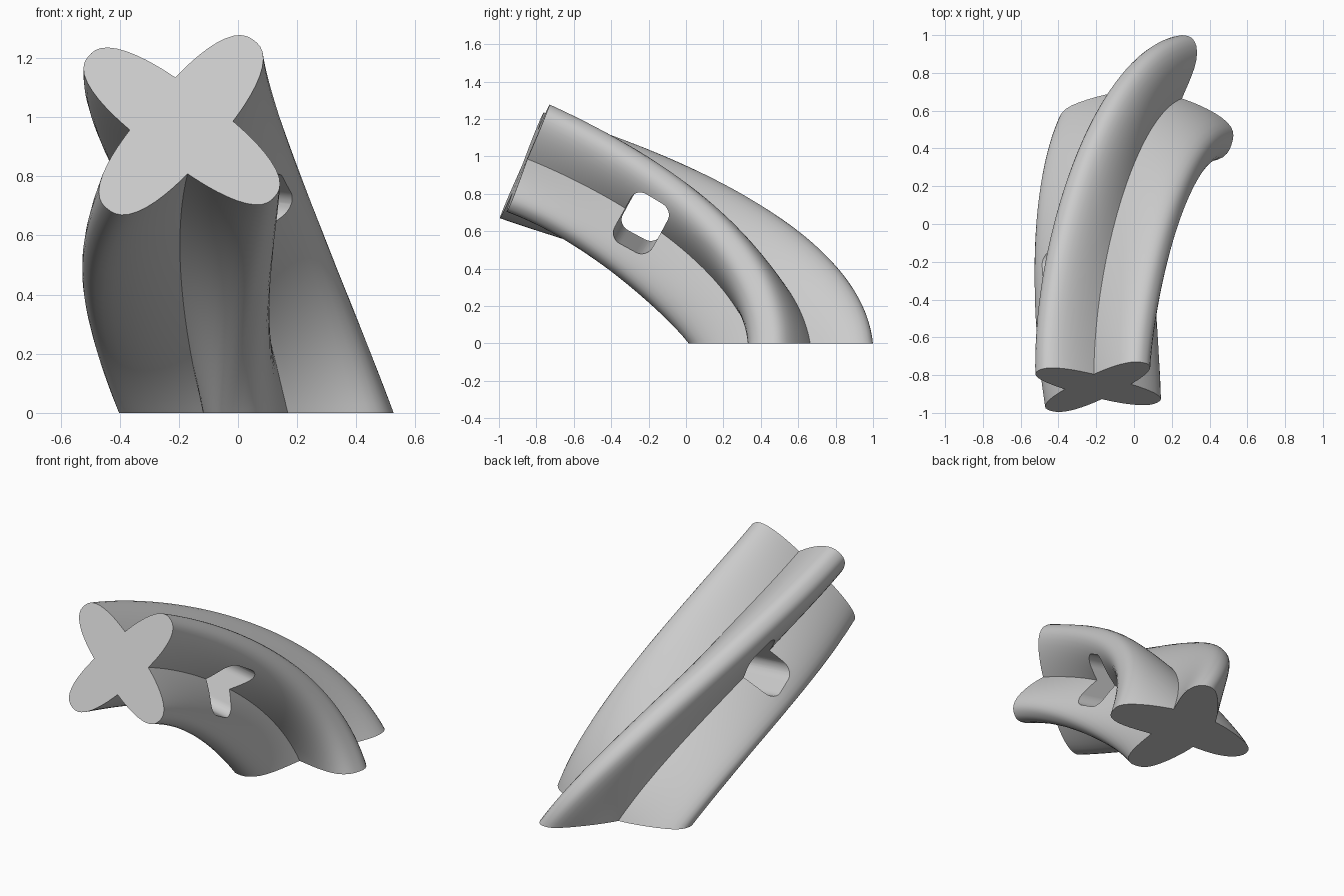
import bpy, bmesh, math
from mathutils import Vector, Matrix

cube = bpy.data.objects.get("Cube")
if cube:
    bpy.data.objects.remove(cube)

grey = bpy.data.materials.new("light_grey")
grey.use_nodes = True
grey.diffuse_color = (0.6, 0.6, 0.6, 1)
grey.node_tree.nodes["Principled BSDF"].inputs["Base Color"].default_value = (0.6, 0.6, 0.6, 1)


def make_object(name, bm):
    bmesh.ops.recalc_face_normals(bm, faces=bm.faces)
    mesh = bpy.data.meshes.new(name)
    bm.to_mesh(mesh)
    bm.free()
    mesh.materials.append(grey)
    obj = bpy.data.objects.new(name, mesh)
    bpy.context.collection.objects.link(obj)
    return obj


# Bezier guide along each of the four lobe tips, from the raised end to the foot
GUIDES = {
    (-1, 1): [(-.505, -.775, 1.208), (-.51, 0, .98), (-.13, .95, .58), (.27, 1, 0)],
    (1, 1): [(.055, -.735, 1.26), (.09, -.25, 1.03), (.31, .45, .6), (.52, .43, 0)],
    (1, -1): [(.125, -.945, .73), (.11, -.6, .6), (.03, -.2, .25), (-.005, .015, 0)],
    (-1, -1): [(-.44, -.99, .687), (-.54, -.45, .5), (-.56, .18, .38), (-.4, .555, 0)],
}
# The core drifts off the middle of the four tips towards the foot
CORE_DRIFT = Vector((-.045, .05, 0))


def bezier(points, t):
    a, b, c, d = map(Vector, points)
    s = 1 - t
    return a * s**3 + b * 3 * s * s * t + c * 3 * s * t * t + d * t**3


def lobe_profile(steps=24, length=1.41, width=0.448, power=2.5):
    """Outline of two crossed superellipses, with a tip at each corner of a square."""
    outline = []
    for lobe in range(4):
        tip = math.pi / 4 + lobe * math.pi / 2
        for i in range(steps):
            # crowd the samples towards the rounded tip
            s = 2 * i / steps - 1
            a = math.pi / 4 * s * (0.5 + 0.5 * abs(s))
            r = (abs(math.cos(a) / length)**power + abs(math.sin(a) / width)**power)**(-1 / power)
            outline.append((r * math.cos(tip + a), r * math.sin(tip + a)))
    return outline


# Twisted, curved four-lobed body
bm = bmesh.new()
profile = lobe_profile()
SECTIONS = 56
rings = []
for k in range(SECTIONS + 1):
    t = k / SECTIONS
    corners = {key: bezier(pts, t) for key, pts in GUIDES.items()}
    ring = []
    for u, v in profile:
        point = CORE_DRIFT * t * t * (1 - u * u) * (1 - v * v)
        for (cu, cv), corner in corners.items():
            point += corner * (1 + cu * u) * (1 + cv * v) / 4
        ring.append(bm.verts.new(point))
    rings.append(ring)
for r0, r1 in zip(rings, rings[1:]):
    for i in range(len(profile)):
        j = (i + 1) % len(profile)
        bm.faces.new((r0[i], r0[j], r1[j], r1[i]))
bm.faces.new(rings[0])
bm.faces.new(rings[-1])
body = make_object("twisted_body", bm)

# Rounded slot through the body
axis = Vector((-1, .08, .12)).normalized()
along = Vector((0, .87, -.48))
along = (along - axis * along.dot(axis)).normalized()
up = axis.cross(along)
frame = Matrix((axis, along, up)).transposed()
center = Vector((-.15, -.217, .675))
bm = bmesh.new()
slot_rings = []
for x in (-.55, .55):
    ring = []
    for sy, sz, start in ((1, 1, 0), (-1, 1, 90), (-1, -1, 180), (1, -1, 270)):
        for i in range(9):
            a = math.radians(start + i * 90 / 8)
            y = sy * .05 + .065 * math.cos(a)
            z = sz * .087 + .065 * math.sin(a)
            ring.append(bm.verts.new(center + frame @ Vector((x, y, z))))
    slot_rings.append(ring)
    bm.faces.new(ring)
for i in range(len(ring)):
    j = (i + 1) % len(ring)
    bm.faces.new((slot_rings[0][i], slot_rings[0][j], slot_rings[1][j], slot_rings[1][i]))
cutter = make_object("slot_cutter", bm)
cutter.hide_render = True

# Cut the slot, moving on to the next solver if one leaves the body uncut
cut = body.modifiers.new("slot", 'BOOLEAN')
cut.operation = 'DIFFERENCE'
cut.object = cutter
uncut = len(body.data.polygons)
for solver in ('EXACT', 'MANIFOLD', 'FLOAT'):
    cut.solver = solver
    bpy.context.view_layer.update()
    depsgraph = bpy.context.evaluated_depsgraph_get()
    result = bpy.data.meshes.new_from_object(body.evaluated_get(depsgraph))
    if len(result.polygons) not in (0, uncut):
        break
body.modifiers.remove(cut)
body.data = result
bpy.data.objects.remove(cutter)

# Smooth sides with crisp valleys and ends
bpy.ops.object.select_all(action='DESELECT')
body.select_set(True)
bpy.context.view_layer.objects.active = body
bpy.ops.object.shade_smooth_by_angle(angle=math.radians(30))
